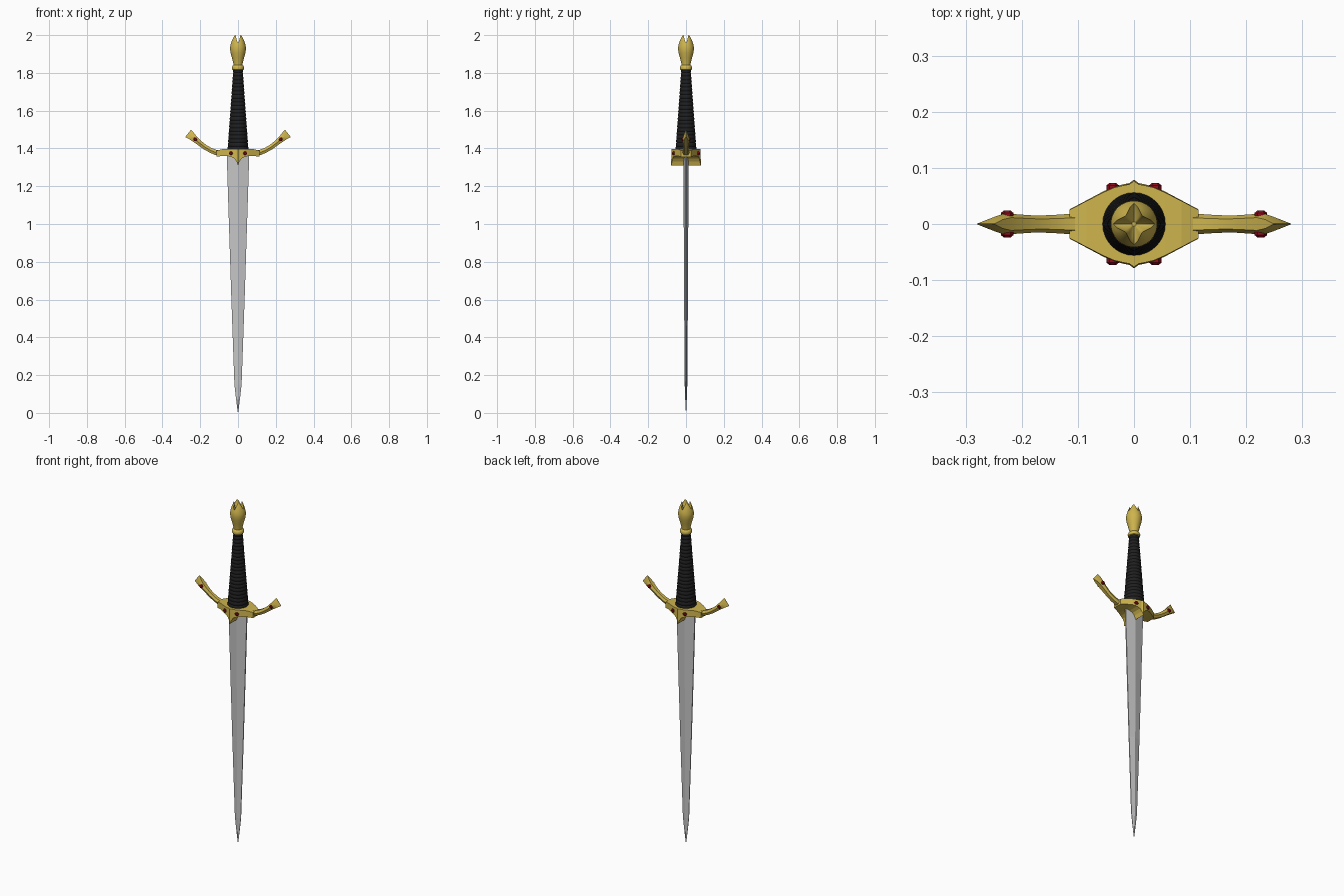
import bpy, bmesh, math
from mathutils import Vector

if "Cube" in bpy.data.objects:
    bpy.data.objects.remove(bpy.data.objects["Cube"])


def material(name, rgb):
    m = bpy.data.materials.new(name)
    m.diffuse_color = (*rgb, 1)
    m.use_nodes = True
    m.node_tree.nodes["Principled BSDF"].inputs["Base Color"].default_value = m.diffuse_color
    return m


GOLD = material("gold", (0.62, 0.46, 0.075))
BLACK = material("black_leather", (0.014, 0.014, 0.015))
STEEL = material("steel", (0.56, 0.56, 0.57))
RED = material("red_gem", (0.28, 0.004, 0.012))


def finish(name, bm, mat, smooth=None):
    bmesh.ops.remove_doubles(bm, verts=bm.verts, dist=1e-6)
    bmesh.ops.recalc_face_normals(bm, faces=bm.faces)
    me = bpy.data.meshes.new(name)
    bm.to_mesh(me)
    bm.free()
    me.materials.append(mat)
    ob = bpy.data.objects.new(name, me)
    bpy.context.collection.objects.link(ob)
    if smooth:
        bpy.ops.object.select_all(action='DESELECT')
        ob.select_set(True)
        bpy.context.view_layer.objects.active = ob
        bpy.ops.object.shade_smooth_by_angle(angle=math.radians(smooth))
    return ob


def loft(name, rings, mat, smooth=None):
    """Skin closed rings of equal point count and cap both ends."""
    bm = bmesh.new()
    vs = [[bm.verts.new(p) for p in r] for r in rings]
    n = len(vs[0])
    for a, b in zip(vs, vs[1:]):
        for i in range(n):
            j = (i + 1) % n
            bm.faces.new((a[i], a[j], b[j], b[i]))
    bm.faces.new(vs[0])
    bm.faces.new(vs[-1])
    return finish(name, bm, mat, smooth)


def circle(r, z, n):
    return [(r * math.cos(2 * math.pi * i / n), r * math.sin(2 * math.pi * i / n), z)
            for i in range(n)]


# Blade: flattened diamond section, tapering to a point
blade = [(0.0, 0.0008, 0.0008), (0.07, 0.010, 0.004), (0.15, 0.019, 0.007),
         (0.6, 0.035, 0.010), (1.0, 0.048, 0.012), (1.38, 0.060, 0.014)]
loft("blade", [[(w, -.25 * t, z), (w, .25 * t, z), (0, t, z),
                (-w, .25 * t, z), (-w, -.25 * t, z), (0, -t, z)]
               for z, w, t in blade], STEEL)

# Guard block: x, half depth, underside z, top z
half = [(0, .079, 1.31, 1.397), (.008, .073, 1.332, 1.397), (.018, .071, 1.346, 1.397),
        (.035, .067, 1.355, 1.397), (.055, .058, 1.360, 1.397),
        (.085, .042, 1.360, 1.396), (.115, .026, 1.356, 1.388)]
stations = [(-x, h, b, t) for x, h, b, t in half[:0:-1]] + half
loft("guard_block", [[(x, -h, b), (x, h, b), (x, h * .97, t), (x, -h * .97, t)]
                     for x, h, b, t in stations], GOLD)

# Guard arms: x, z, half height, half depth along a rising curve
arm = [(.085, 1.374, .014, .020), (.115, 1.378, .014, .018), (.145, 1.390, .013, .016),
       (.175, 1.407, .013, .015), (.205, 1.430, .014, .017), (.230, 1.451, .017, .019),
       (.248, 1.467, .021, .013), (.264, 1.480, .025, .001)]
for s, side in ((-1, "left"), (1, "right")):
    rings = []
    for i, (x, z, h, d) in enumerate(arm):
        p, q = arm[max(i - 1, 0)], arm[min(i + 1, len(arm) - 1)]
        t = Vector((q[0] - p[0], q[1] - p[1])).normalized()
        nx, nz = -t.y * h, t.x * h
        rings.append([(s * (x + k * nx), y * d, z + k * nz)
                      for k, y in ((-1, -.6), (-1, .6), (0, 1), (1, .6), (1, -.6), (0, -1))])
    loft(side + "_guard_arm", rings, GOLD, 25)

# Gems: small faceted studs on both faces of the guard
for s, side in ((-1, "left"), (1, "right")):
    for f, face in ((-1, "front"), (1, "back")):
        for x, y, z, kind in ((.038, .067, 1.374, "block"), (.226, .018, 1.448, "arm")):
            rings = [[(s * x + r * math.cos(a * math.pi / 3), f * (y + dy),
                       z + r * math.sin(a * math.pi / 3)) for a in range(6)]
                     for r, dy in ((.011, -.008), (.011, .002), (.006, .006))]
            loft(f"{kind}_gem_{side}_{face}", rings, RED)

# Grip: tapering cord-wrapped handle with rounded ridges
N = 22
rings = []
for i in range(N * 4 + 1):
    u = i / (N * 4)
    r = .055 - .031 * u ** .95 + .0028 * abs(math.sin(math.pi * N * u)) - .001
    rings.append(circle(r, 1.392 + .43 * u, 32))
loft("grip", rings, BLACK, 40)

# Pommel collar
loft("pommel_collar", [circle(r, z, 32) for r, z in
                       ((.024, 1.814), (.031, 1.818), (.033, 1.827), (.030, 1.836), (.023, 1.842))],
     GOLD, 40)

# Pommel bud: four pointed petals opening at the top
SEG = 48
body = [(.023, 1.838), (.025, 1.852), (.032, 1.880), (.039, 1.905), (.042, 1.925), (.041, 1.940)]
rings = [circle(r, z, SEG) for r, z in body]
for u in (.33, .67, 1):
    ring = []
    for i in range(SEG):
        a = 2 * math.pi * i / SEG
        k = abs(math.sin(2 * a)) ** 1.1          # 1 at petal tips, 0 at notches
        top_r, top_z = .037 - .016 * k, 1.958 + .042 * k
        r = .041 + (top_r - .041) * u ** 1.3
        z = 1.940 + (top_z - 1.940) * u
        ring.append((r * math.cos(a), r * math.sin(a), z))
    rings.append(ring)
rings.append([(p[0] * .75, p[1] * .75, 1.955 + .25 * (p[2] - 1.955)) for p in rings[-1]])
rings.append(circle(.004, 1.950, SEG))
loft("pommel_bud", rings, GOLD, 40)
